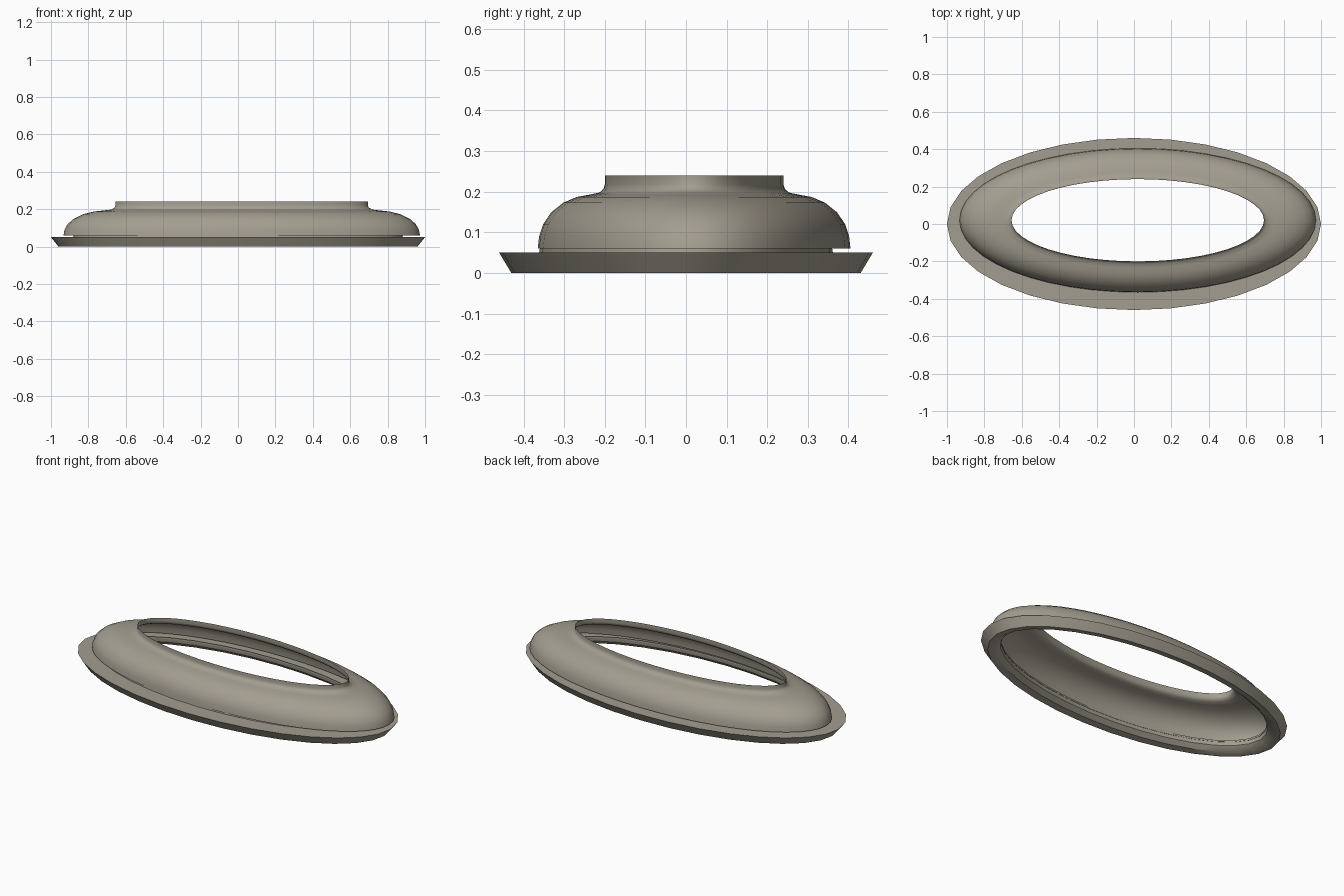
import bpy, bmesh, math

if "Cube" in bpy.data.objects:
    bpy.data.objects.remove(bpy.data.objects["Cube"])

mat = bpy.data.materials.new("warm_grey")
mat.diffuse_color = (0.37, 0.34, 0.28, 1)
mat.use_nodes = True
mat.node_tree.nodes["Principled BSDF"].inputs["Base Color"].default_value = mat.diffuse_color


def elliptic_lathe(name, rings, segments, centre=(0, 0), closed=False, angle=35):
    """Loft elliptical rings given as (half_x, half_y, z)."""
    bm = bmesh.new()
    loops = []
    for a, b, z in rings:
        loops.append([bm.verts.new((centre[0] + a * math.cos(2 * math.pi * i / segments),
                                    centre[1] + b * math.sin(2 * math.pi * i / segments), z))
                      for i in range(segments)])
    pairs = list(zip(loops, loops[1:]))
    if closed:
        pairs.append((loops[-1], loops[0]))
    for lo, hi in pairs:
        for i in range(segments):
            j = (i + 1) % segments
            bm.faces.new((lo[i], lo[j], hi[j], hi[i]))
    mesh = bpy.data.meshes.new(name)
    bm.to_mesh(mesh)
    bm.free()
    mesh.materials.append(mat)
    obj = bpy.data.objects.new(name, mesh)
    bpy.context.collection.objects.link(obj)
    bpy.context.view_layer.objects.active = obj
    obj.select_set(True)
    bpy.ops.object.shade_smooth_by_angle(angle=math.radians(angle))
    obj.select_set(False)
    return obj


# Base flange: flared outer edge, flat ledge, low collar and sloped underside
elliptic_lathe("base_flange", [
    (0.96, 0.43, 0), (1.0, 0.46, 0.05), (0.88, 0.36, 0.05),
    (0.88, 0.36, 0.06), (0.885, 0.365, 0.03), (0.915, 0.39, 0.006)], 32, closed=True)

# Domed shell, slightly off centre, rising to an open upright neck
profile = [(0, 0.06), (0.02, 0.09), (0.08, 0.12), (0.2, 0.149), (0.38, 0.173),
           (0.58, 0.187), (0.78, 0.193), (0.92, 0.198), (0.98, 0.207), (1, 0.218), (1, 0.24)]
elliptic_lathe("domed_shell",
               [(0.953 - 0.278 * t, 0.385 - 0.165 * t, z) for t, z in profile],
               48, centre=(0.02, 0.02), angle=60)
